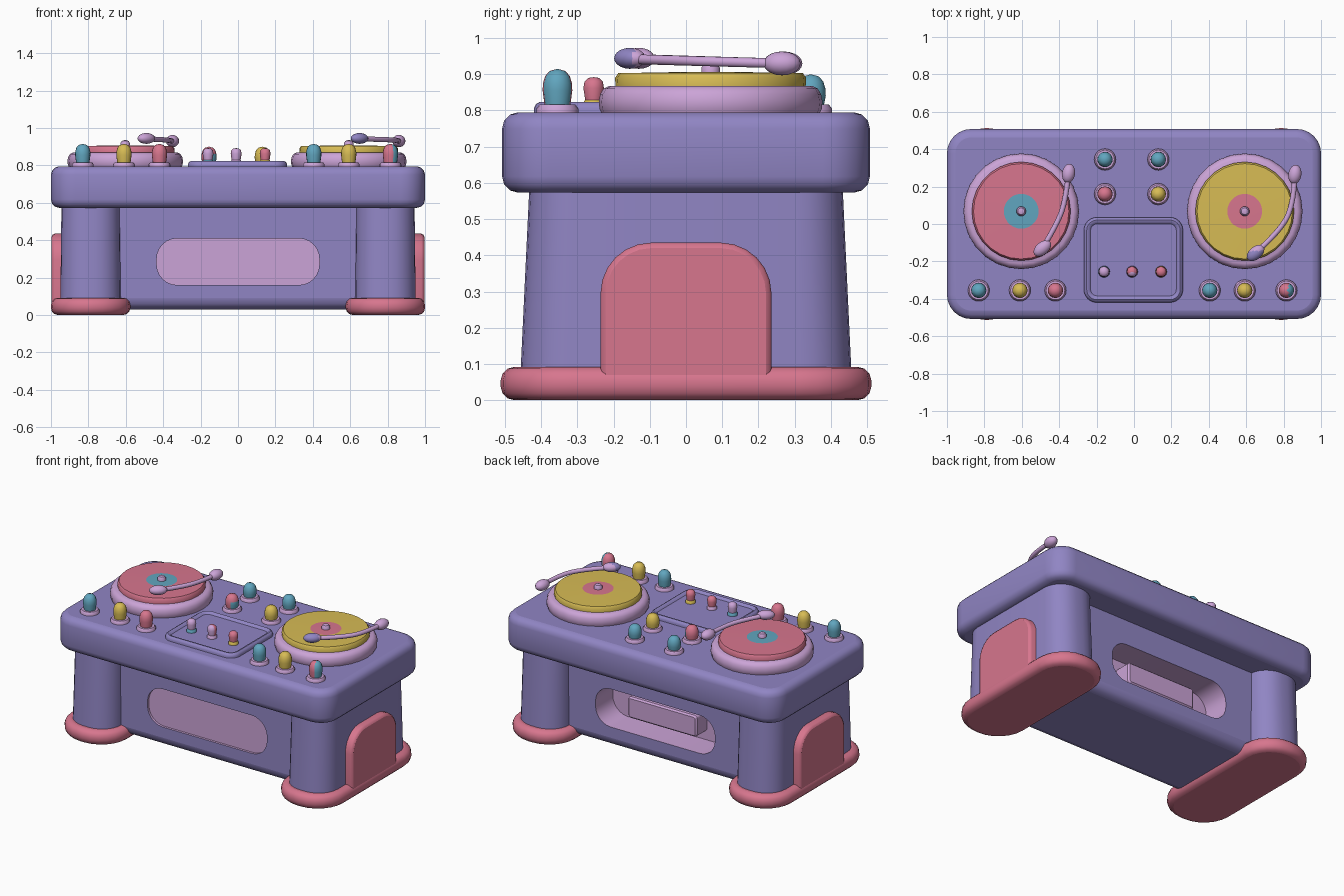
import bpy, bmesh
from math import sin, cos, pi, radians
from mathutils import Matrix, Vector

cube = bpy.data.objects.get("Cube")
if cube:
    bpy.data.objects.remove(cube, do_unlink=True)


def material(name, rgb):
    m = bpy.data.materials.new(name)
    m.use_nodes = True
    m.diffuse_color = (*rgb, 1)
    bsdf = next(n for n in m.node_tree.nodes if n.type == 'BSDF_PRINCIPLED')
    bsdf.inputs["Base Color"].default_value = (*rgb, 1)
    return m


PURPLE = material("purple", (0.28, 0.235, 0.55))
PINK = material("pink", (0.68, 0.18, 0.27))
LILAC = material("lilac", (0.60, 0.37, 0.68))
YELLOW = material("yellow", (0.68, 0.50, 0.09))
BLUE = material("blue", (0.12, 0.38, 0.52))


def shade(me, angle=40):
    me.shade_smooth()
    me.set_sharp_from_angle(angle=radians(angle))
    for p in me.polygons:
        p.use_smooth = len(p.vertices) <= 4  # end caps stay flat


def finish(bm, name, mats, location=(0, 0, 0)):
    bmesh.ops.recalc_face_normals(bm, faces=bm.faces)
    me = bpy.data.meshes.new(name)
    bm.to_mesh(me)
    bm.free()
    for m in mats:
        me.materials.append(m)
    shade(me)
    ob = bpy.data.objects.new(name, me)
    ob.location = location
    bpy.context.collection.objects.link(ob)
    return ob


def rounded_outline(hx, hy, r, rb, steps=6):
    """Rounded rectangle; rb is the radius of the two lower corners."""
    pts = []
    for k, (sx, sy) in enumerate([(1, 1), (-1, 1), (-1, -1), (1, -1)]):
        rad = max(r if sy > 0 else rb, 0.005)
        for i in range(steps + 1):
            a = (k + i / steps) * pi / 2
            pts.append((sx * (hx - rad) + rad * cos(a), sy * (hy - rad) + rad * sin(a)))
    return pts


def loft(name, mat, size, r, rings, matrix=Matrix(), rb=None):
    """Stack rounded rectangles, each ring given as (inset, height)."""
    bm = bmesh.new()
    rb = r if rb is None else rb
    loops = []
    for inset, h in rings:
        pts = rounded_outline(size[0] - inset, size[1] - inset, r - inset, rb - inset)
        loops.append([bm.verts.new(matrix @ Vector((x, y, h))) for x, y in pts])
    for a, b in zip(loops, loops[1:]):
        for i in range(len(a)):
            j = (i + 1) % len(a)
            bm.faces.new((a[i], a[j], b[j], b[i]))
    bm.faces.new(loops[0])
    bm.faces.new(loops[-1])
    return finish(bm, name, [mat])


def soft(z0, z1, e):
    """Rings of a block with rounded top and bottom edges."""
    arc = [(e * (1 - sin(t)), e * (1 - cos(t))) for t in (0, pi / 6, pi / 3, pi / 2)]
    return [(i, z0 + h) for i, h in arc] + [(i, z1 - h) for i, h in reversed(arc)]


def lathe(name, mats, profile, location, sides=28):
    """Spin (radius, height, material) points; radius 0 closes an end."""
    bm = bmesh.new()
    loops = []
    for r, z, _ in profile:
        n = sides if r else 1
        loops.append([bm.verts.new((r * cos(2 * pi * i / n), r * sin(2 * pi * i / n), z))
                      for i in range(n)])
    for a, b, p in zip(loops, loops[1:], profile):
        for i in range(sides):
            j = (i + 1) % sides
            corners = [a[i % len(a)], a[j % len(a)], b[j % len(b)], b[i % len(b)]]
            bm.faces.new(list(dict.fromkeys(corners))).material_index = p[2]
    return finish(bm, name, mats, location)


def paint(ob, index, test):
    for p in ob.data.polygons:
        if test(p.center):
            p.material_index = index


def ellipsoid(name, mats, location, radii, turn):
    bm = bmesh.new()
    bmesh.ops.create_uvsphere(bm, u_segments=16, v_segments=10, radius=1,
                              matrix=Matrix.Rotation(turn, 4, 'Z') @ Matrix.Diagonal((*radii, 1)))
    return finish(bm, name, mats, location)


# Table top
loft("table_top", PURPLE, (1.0, 0.508), 0.13, soft(0.573, 0.795, 0.045))

# Middle body, with a shallow window in the front and a deep one in the back
body = loft("middle_body", PURPLE, (0.7, 0.32), 0.03, soft(0.03, 0.64, 0.06))
UPRIGHT = Matrix(((1, 0, 0, 0), (0, 0, 1, 0), (0, 1, 0, 0.285), (0, 0, 0, 1)))
for label, y0, y1 in (("front", -0.5, -0.305), ("back", 0.14, 0.5)):
    cutter = loft(label + "_window_cutter", LILAC, (0.435, 0.125), 0.11,
                  [(0, y0), (0, y1)], UPRIGHT)
    cutter.hide_render = True
    mod = body.modifiers.new("window", 'BOOLEAN')
    mod.operation = 'DIFFERENCE'
    mod.solver = 'EXACT'
    mod.material_mode = 'TRANSFER'
    mod.object = cutter
    bpy.context.view_layer.objects.active = body
    bpy.ops.object.modifier_apply(modifier=mod.name)
    bpy.data.objects.remove(cutter, do_unlink=True)
shade(body.data)
loft("back_window_ledge", LILAC, (0.25, 0.07), 0.02, [(0, 0.13), (0, 0.24), (0.01, 0.25)], UPRIGHT)

# Legs, feet and side plates
for side, s in (("left", 1), ("right", -1)):
    leg = loft(side + "_leg", PURPLE, (0.162, 0.46), 0.14, [(0, 0.05), (0.006, 0.59)],
               Matrix.Translation((s * 0.788, 0, 0)))
    for v in leg.data.vertices:
        v.co.y *= 1 - 0.08 * v.co.z
    loft(side + "_foot", PINK, (0.212, 0.512), 0.2, soft(0, 0.092, 0.038),
         Matrix.Translation((s * 0.788, 0, 0)))
    sideways = Matrix(((0, 0, s, 0), (1, 0, 0, 0), (0, 1, 0, 0.235), (0, 0, 0, 1)))
    loft(side + "_side_plate", PINK, (0.236, 0.2), 0.14,
         [(0, 0.9), (0, 0.98), (0.005, 0.99), (0.015, 0.996)], sideways, rb=0.02)

# Turntables: platter, record with label, spindle and arm
decks = (
    ("left", 0.592, YELLOW, PINK, PURPLE,
     [(0.86, 0.265), (0.855, 0.12), (0.79, -0.03), (0.65, -0.155)]),
    ("right", -0.603, PINK, BLUE, LILAC,
     [(-0.35, 0.27), (-0.365, 0.13), (-0.41, 0.0), (-0.49, -0.13)]),
)
for side, x, disc, label, shell, path in decks:
    centre = (x, 0.068, 0)
    lathe(side + "_platter", [LILAC],
          [(0.298, 0.785, 0), (0.307, 0.805, 0), (0.309, 0.825, 0), (0.305, 0.845, 0),
           (0.296, 0.86, 0), (0.28, 0.868, 0), (0, 0.868, 0)], centre)
    lathe(side + "_record", [disc, label],
          [(0.262, 0.86, 0), (0.264, 0.89, 0), (0.255, 0.903, 0), (0.093, 0.906, 1),
           (0, 0.907, 1)], centre)
    lathe(side + "_spindle", [LILAC],
          [(0.026, 0.9, 0), (0.026, 0.918, 0), (0.018, 0.931, 0), (0, 0.936, 0)], centre, 14)

    curve = bpy.data.curves.new(side + "_arm", 'CURVE')
    curve.dimensions = '3D'
    curve.bevel_depth = 0.014
    curve.bevel_resolution = 3
    curve.use_fill_caps = True
    spline = curve.splines.new('NURBS')
    spline.points.add(len(path) - 1)
    for i, (px, py) in enumerate(path):
        spline.points[i].co = (px, py, 0.93 + 0.004 * i, 1)
    spline.use_endpoint_u = True
    spline.order_u = 3
    curve.materials.append(LILAC)
    arm = bpy.data.objects.new(side + "_arm", curve)
    bpy.context.collection.objects.link(arm)
    ellipsoid(side + "_arm_pivot", [LILAC], (*path[0], 0.93), (0.035, 0.052, 0.033), -0.15)
    head = ellipsoid(side + "_arm_head", [LILAC, shell], (*path[-1], 0.944),
                     (0.055, 0.034, 0.029), 0.7)
    paint(head, 1, lambda c: c.y < 0.012)

# Raised control panel with a sunken middle
loft("control_panel", PURPLE, (0.265, 0.228), 0.07,
     [(0, 0.785), (0, 0.806), (0.005, 0.817), (0.015, 0.823), (0.026, 0.821), (0.036, 0.81)],
     Matrix.Translation((-0.003, -0.192, 0)))


# Domed knobs on round collars
def knob(name, x, y, mat, top=0.915, second=None, limit=1):
    lathe(name + "_collar", [LILAC],
          [(0.058, 0.785, 0), (0.058, 0.805, 0), (0.05, 0.816, 0), (0, 0.816, 0)], (x, y, 0), 20)
    ob = lathe(name, [mat, second or mat],
               [(0.035, 0.81, 0), (0.041, top - 0.06, 0), (0.04, top - 0.04, 0),
                (0.034, top - 0.02, 0), (0.022, top - 0.006, 0), (0, top, 0)], (x, y, 0), 16)
    if second:
        paint(ob, 1, lambda c: c.x > 0.008 and c.z < limit)


row = [(-0.83, BLUE), (-0.61, YELLOW), (-0.42, PINK), (0.405, BLUE), (0.592, YELLOW)]
for i, (x, mat) in enumerate(row):
    knob(f"front_knob_{i + 1}", x, -0.355, mat)
knob("front_knob_6", 0.815, -0.355, PINK, second=BLUE)
knob("back_knob_1", -0.155, 0.345, BLUE, 0.9)
knob("back_knob_2", 0.13, 0.345, BLUE, 0.9)
knob("middle_knob_1", -0.155, 0.16, PINK, 0.9, BLUE, limit=0.87)
knob("middle_knob_2", 0.13, 0.16, YELLOW, 0.9)

# Small panel knobs: coloured ring below, cap above
for i, (x, ring, cap) in enumerate([(-0.16, BLUE, LILAC), (-0.01, LILAC, PINK),
                                    (0.145, YELLOW, PINK)]):
    ob = lathe(f"panel_knob_{i + 1}", [ring, cap],
               [(0.031, 0.805, 0), (0.031, 0.82, 0), (0.024, 0.829, 1), (0.029, 0.862, 1),
                (0.026, 0.88, 1), (0.015, 0.89, 1), (0, 0.892, 1)], (x, -0.255, 0), 14)
    if i == 1:
        paint(ob, 0, lambda c: c.y < -0.006)
